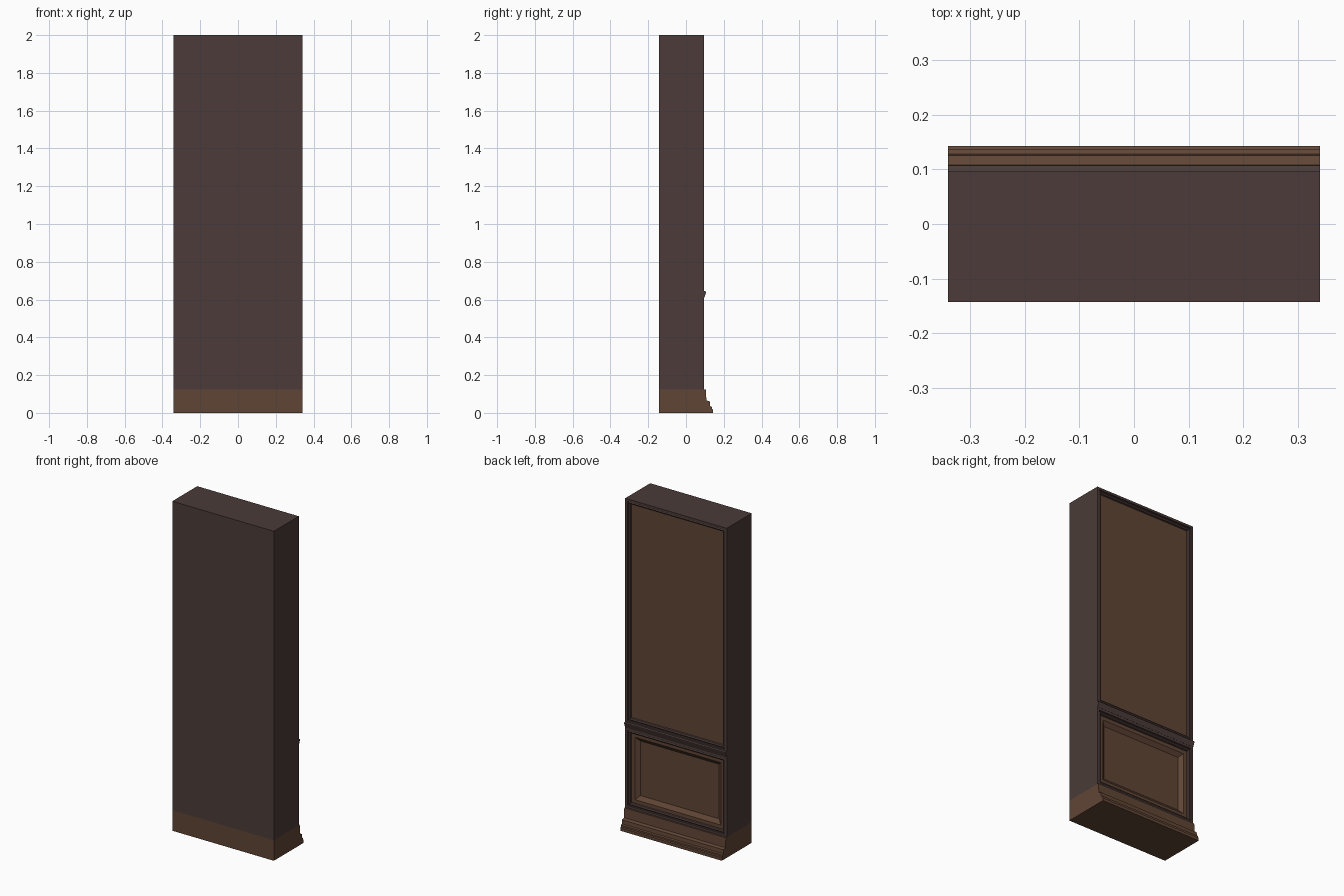
import bpy, bmesh

if "Cube" in bpy.data.objects:
    bpy.data.objects.remove(bpy.data.objects["Cube"])

HW = 0.341            # half width
FRONT, BACK = -0.143, 0.096
BASE_TOP, TOP = 0.125, 2.0
RAIL_LO, RAIL_HI = 0.61, 0.64


def material(name, rgb):
    m = bpy.data.materials.new(name)
    m.diffuse_color = (*rgb, 1)
    m.use_nodes = True
    m.node_tree.nodes["Principled BSDF"].inputs["Base Color"].default_value = m.diffuse_color
    return m


dark = material("dark_wood", (0.070, 0.044, 0.040))
brown = material("brown_wood", (0.118, 0.060, 0.036))


def finish(name, bm, mat, recalc=True):
    if recalc:
        bmesh.ops.recalc_face_normals(bm, faces=bm.faces[:])
    me = bpy.data.meshes.new(name)
    bm.to_mesh(me)
    bm.free()
    me.materials.append(mat)
    ob = bpy.data.objects.new(name, me)
    bpy.context.collection.objects.link(ob)
    return ob


def extrude_profile(name, yz, mat):
    """Closed (y, z) profile swept across the full width."""
    bm = bmesh.new()
    a = [bm.verts.new((-HW, y, z)) for y, z in yz]
    b = [bm.verts.new((HW, y, z)) for y, z in yz]
    bm.faces.new(a)
    bm.faces.new(b[::-1])
    n = len(yz)
    for i in range(n):
        j = (i + 1) % n
        bm.faces.new((a[i], a[j], b[j], b[i]))
    return finish(name, bm, mat)


def stepped_rings(name, z0, z1, steps, mat, fill=False):
    """Nested rectangles on the +y side, each step is (inset, depth)."""
    bm = bmesh.new()
    rings = []
    for s, d in steps:
        x, y = HW - s, BACK - d
        rings.append([bm.verts.new(p) for p in (
            (x, y, z0 + s), (-x, y, z0 + s), (-x, y, z1 - s), (x, y, z1 - s))])
    for r, q in zip(rings, rings[1:]):
        for i in range(4):
            j = (i + 1) % 4
            bm.faces.new((r[i], r[j], q[j], q[i]))
    if fill:
        bm.faces.new(rings[-1])
    return finish(name, bm, mat, recalc=False)


# Carcass, open on the panelled side
bm = bmesh.new()
bmesh.ops.create_cube(bm, size=1)
for v in bm.verts:
    v.co.x *= 2 * HW
    v.co.y = FRONT if v.co.y < 0 else BACK
    v.co.z = BASE_TOP if v.co.z < 0 else TOP
bm.normal_update()
bmesh.ops.delete(bm, geom=[f for f in bm.faces if f.normal.y > 0.5], context='FACES')
finish("carcass", bm, dark, recalc=False)

# Moulded frames around both panels
moulding = [(0, 0), (0.014, 0), (0.016, 0.007), (0.023, 0.004), (0.029, 0.009), (0.031, 0.018)]
stepped_rings("upper_frame", RAIL_HI, TOP, moulding, dark)
stepped_rings("lower_frame", BASE_TOP, RAIL_LO, moulding, dark)

# Flat upper panel and sunken lower panel
stepped_rings("upper_panel", RAIL_HI, TOP, [(0.031, 0.018)], brown, fill=True)
stepped_rings("lower_panel", BASE_TOP, RAIL_LO,
              [(0.031, 0.018), (0.053, 0.018), (0.077, 0.037)], brown, fill=True)

# Slanted rail between the panels
extrude_profile("middle_rail", [(0.08, RAIL_LO), (0.097, RAIL_LO), (0.100, 0.618),
                                (0.107, 0.638), (0.107, 0.642), (0.096, 0.645), (0.08, RAIL_HI)], dark)

# Stepped plinth
extrude_profile("plinth", [(FRONT, 0), (0.143, 0), (0.143, 0.018), (0.137, 0.022), (0.137, 0.032),
                           (0.128, 0.036), (0.126, 0.060), (0.108, 0.066), (0.105, BASE_TOP),
                           (FRONT, BASE_TOP)], brown)
